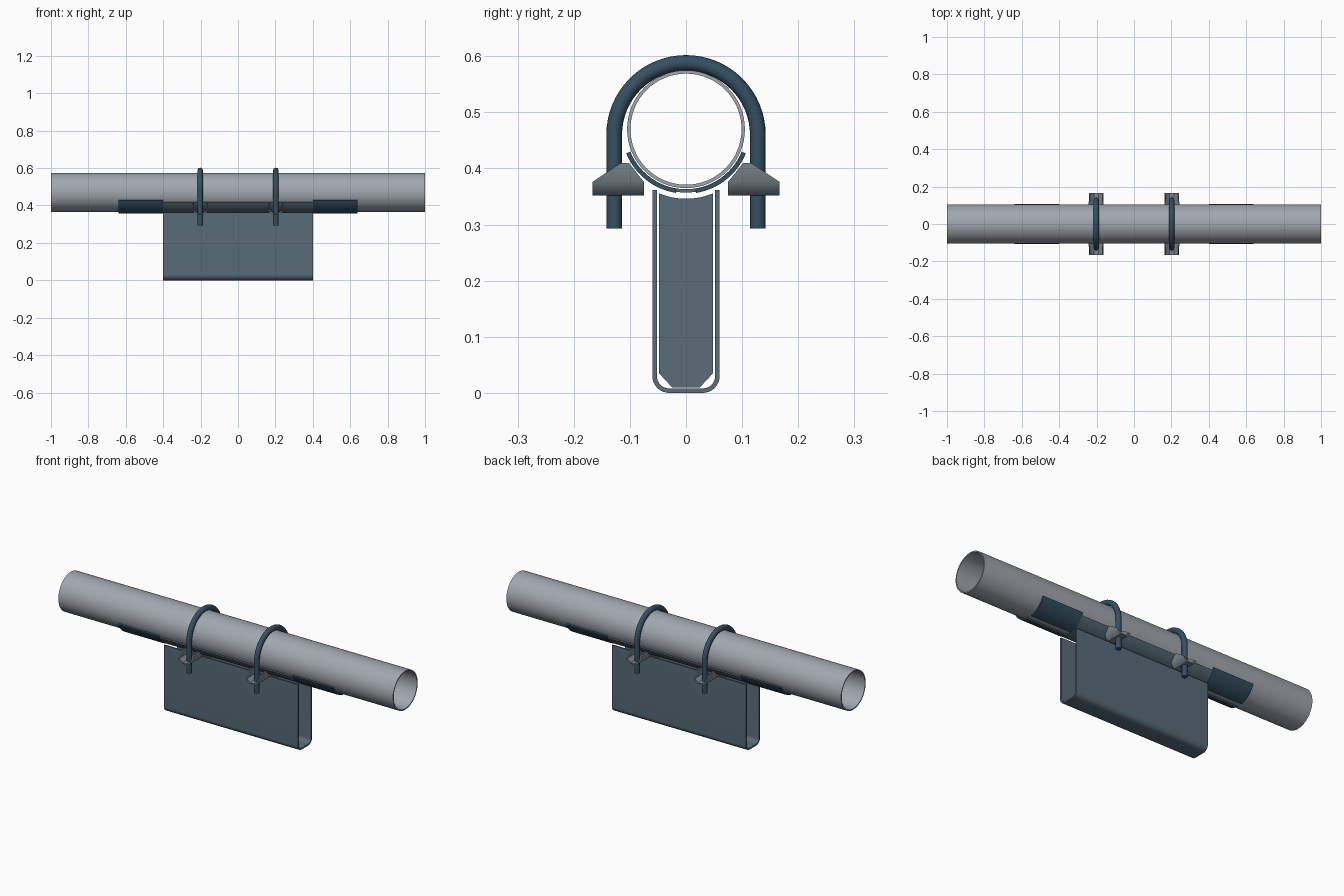
import bpy, bmesh, math
from mathutils import Vector

if "Cube" in bpy.data.objects:
    bpy.data.objects.remove(bpy.data.objects["Cube"])

PIPE_Z = 0.47


def material(name, rgb):
    m = bpy.data.materials.new(name)
    m.diffuse_color = (*rgb, 1)
    m.use_nodes = True
    m.node_tree.nodes["Principled BSDF"].inputs["Base Color"].default_value = m.diffuse_color
    return m


PIPE = material("galvanised", (0.36, 0.39, 0.43))
PLATE = material("blue_grey_plate", (0.10, 0.15, 0.19))
DARK = material("dark_blue_steel", (0.035, 0.08, 0.12))
ZINC = material("grey_steel", (0.20, 0.25, 0.28))


def finish(name, bm, mat):
    bmesh.ops.recalc_face_normals(bm, faces=bm.faces)
    me = bpy.data.meshes.new(name)
    bm.to_mesh(me)
    bm.free()
    ob = bpy.data.objects.new(name, me)
    bpy.context.collection.objects.link(ob)
    me.materials.append(mat)
    bpy.ops.object.select_all(action='DESELECT')
    ob.select_set(True)
    bpy.context.view_layer.objects.active = ob
    bpy.ops.object.shade_smooth_by_angle(angle=math.radians(35))
    return ob


def loft(name, rings, mat, closed=False, caps=True):
    """Skin a list of equal-length closed rings."""
    bm = bmesh.new()
    vs = [[bm.verts.new(p) for p in r] for r in rings]
    n = len(vs[0])
    pairs = list(zip(vs, vs[1:])) + ([(vs[-1], vs[0])] if closed else [])
    for a, b in pairs:
        for i in range(n):
            j = (i + 1) % n
            bm.faces.new((a[i], a[j], b[j], b[i]))
    if caps and not closed:
        bm.faces.new(vs[0])
        bm.faces.new(vs[-1])
    return finish(name, bm, mat)


def strip(name, outer, inner, x0, x1, mat):
    """Sheet between two matching yz lines, running from x0 to x1."""
    rings = [[(x0, *o), (x1, *o), (x1, *i), (x0, *i)] for o, i in zip(outer, inner)]
    return loft(name, rings, mat)


def arc(r, a0, a1, n, cy=0, cz=PIPE_Z):
    angles = [math.radians(a0 + (a1 - a0) * k / n) for k in range(n + 1)]
    return [(cy + r * math.cos(a), cz + r * math.sin(a)) for a in angles]


# Pipe
N = 64
loft("pipe", [[(x, r * math.cos(2 * math.pi * k / N), PIPE_Z + r * math.sin(2 * math.pi * k / N))
               for k in range(N)] for x, r in ((-1, .105), (1, .105), (1, .099), (-1, .099))],
     PIPE, closed=True)

# Folded channel
def channel_line(t):
    r = .03 - t
    return ([(-.06 + t, .362)] + arc(r, 180, 270, 8, -.03, .03)
            + arc(r, 270, 360, 8, .03, .03) + [(.06 - t, .362)])


strip("channel", channel_line(0), channel_line(.008), -.4, .4, PLATE)

# Cradle between the channel and the pipe
strip("cradle", arc(.113, 209, 331, 24), arc(.107, 209, 331, 24), -.4, .4, PLATE)

for s, side in ((-1, "left"), (1, "right")):
    # Curved pads, a pair at each end of the cradle
    for pname, a0, a1 in (("front", 202, 261), ("back", 279, 338)):
        x0, x1 = sorted((s * .4, s * .64))
        strip(f"{side}_{pname}_pad", arc(.115, a0, a1, 14), arc(.107, a0, a1, 14), x0, x1, DARK)

    # Stiffener plate inside the channel
    prof = [(-.025, .01), (.025, .01), (.048, .035)] + arc(.124, 293, 247, 12) + [(-.048, .035)]
    loft(f"{side}_stiffener", [[(s * .2 + d, y, z) for y, z in prof] for d in (-.004, .004)], PLATE)

    # U-bolt
    bx = s * .202
    path = [(.128, .293)] + arc(.128, 0, 180, 32, 0, .46) + [(-.128, .293)]
    rings = []
    for k, (y, z) in enumerate(path):
        a = min(max((k - 1) / 32, 0), 1) * math.pi
        out = Vector((0, math.cos(a), math.sin(a)))
        rings.append([Vector((bx, y, z)) + .014 * (math.cos(t) * out + Vector((math.sin(t), 0, 0)))
                      for t in [2 * math.pi * q / 16 for q in range(16)]])
    loft(f"{side}_u_bolt", rings, DARK)

    # Trough-shaped saddle under each leg, its walls tapering to a short top edge
    for d, dname in ((-1, "front"), (1, "back")):
        half = [(.04, .41), (.039, .376), (.032, .362), (.018, .352)]
        outer = [(-x, z) for x, z in half] + half[::-1]
        rings = []
        for x, z in outer:
            f = min(max((z - .376) / .034, 0), 1)
            yi, yo = .075 + .027 * f, .167 - .051 * f
            xi = x - math.copysign(.006, x)
            zi = z if z > .37 else z + .006
            rings.append([(bx + x, d * yi, z), (bx + x, d * yo, z),
                          (bx + xi, d * yo, zi), (bx + xi, d * yi, zi)])
        loft(f"{side}_{dname}_saddle", rings, ZINC)
